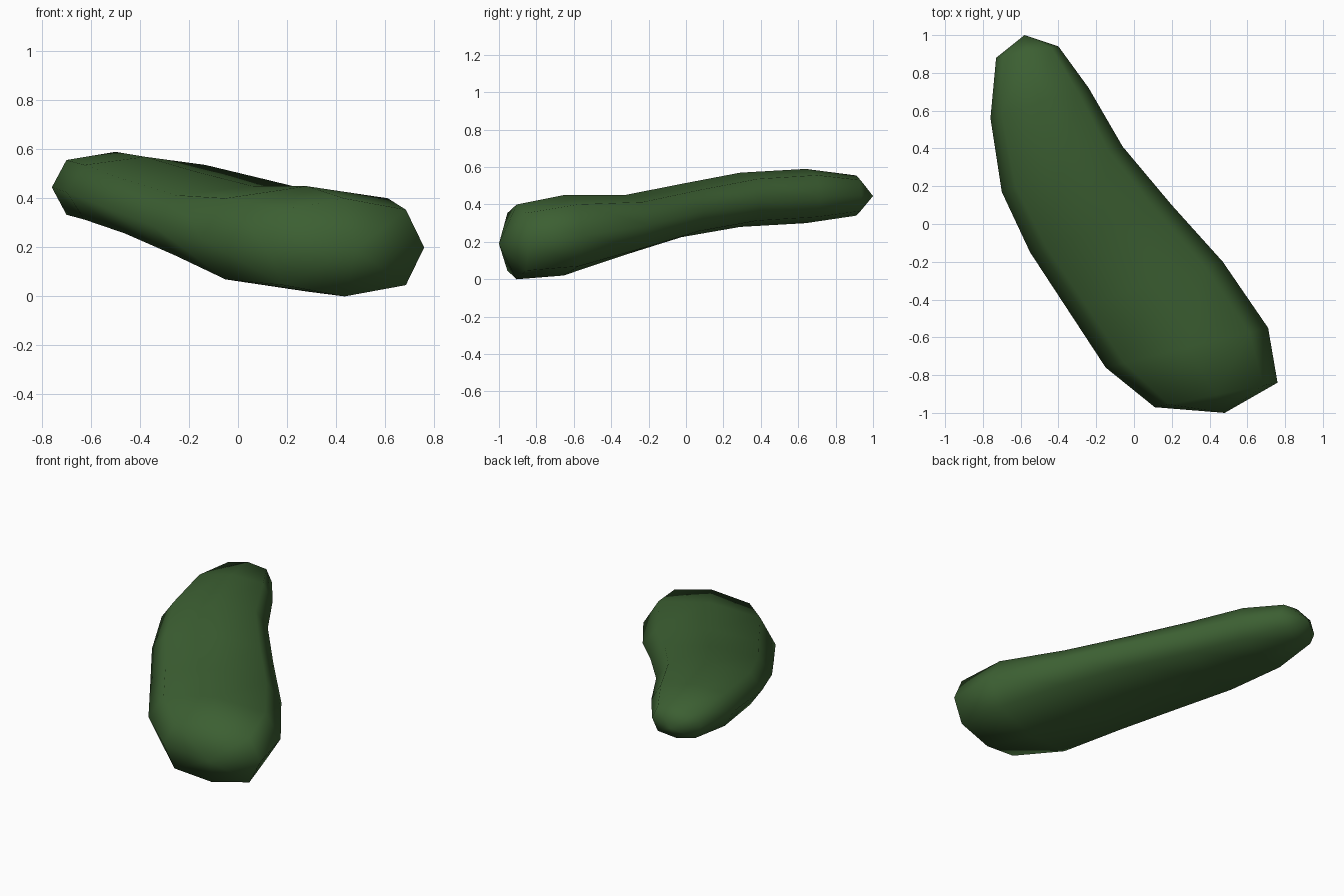
import bpy
import bmesh
import math
from mathutils import Vector

if "Cube" in bpy.data.objects:
    bpy.data.objects.remove(bpy.data.objects["Cube"], do_unlink=True)

SIDES = 8
CORNER = 0.77  # how far the diagonal points reach; rounder is 0.71

# Cross-sections from the thin end: left edge xy, right edge xy, bottom z, top z
SECTIONS = [
    ((-0.73, 0.88), (-0.40, 0.94), 0.34, 0.555),
    ((-0.76, 0.56), (-0.24, 0.72), 0.30, 0.59),
    ((-0.70, 0.17), (-0.06, 0.41), 0.28, 0.57),
    ((-0.55, -0.15), (0.20, 0.10), 0.225, 0.51),
    ((-0.35, -0.455), (0.47, -0.20), 0.13, 0.45),
    ((-0.15, -0.76), (0.71, -0.55), 0.02, 0.45),
    ((0.11, -0.97), (0.76, -0.84), 0.0, 0.40),
]
THIN_TIP = (-0.58, 1.0, 0.445)
THICK_TIP = (0.48, -1.0, 0.19)

# Dark green skin
skin = bpy.data.materials.new("dark_green_skin")
skin.use_nodes = True
green = (0.045, 0.115, 0.032, 1.0)
skin.diffuse_color = green
shader = skin.node_tree.nodes["Principled BSDF"]
shader.inputs["Base Color"].default_value = green
shader.inputs["Roughness"].default_value = 0.8


def unit_ring():
    """Slightly squared octagon as (across, up) pairs."""
    ring = []
    for i in range(SIDES):
        a = i * math.tau / SIDES
        scale = CORNER / math.cos(math.pi / 4) if i % 2 else 1.0
        ring.append((math.cos(a) * scale, math.sin(a) * scale))
    return ring


# Bent, tapering vegetable body lofted through the cross-sections
bm = bmesh.new()
rings = []
for left, right, low, high in SECTIONS:
    l, r = Vector((*left, 0)), Vector((*right, 0))
    centre = (l + r) / 2 + Vector((0, 0, (low + high) / 2))
    across, up = (r - l) / 2, Vector((0, 0, (high - low) / 2))
    rings.append([bm.verts.new(centre + across * u + up * v)
                  for u, v in unit_ring()])

for a, b in zip(rings, rings[1:]):
    for i in range(SIDES):
        j = (i + 1) % SIDES
        bm.faces.new((a[i], a[j], b[j], b[i]))

# Pointed end caps
for ring, tip in ((rings[0], THIN_TIP), (rings[-1], THICK_TIP)):
    point = bm.verts.new(tip)
    for i in range(SIDES):
        bm.faces.new((ring[i], ring[(i + 1) % SIDES], point))

bmesh.ops.recalc_face_normals(bm, faces=bm.faces[:])
for face in bm.faces:
    face.smooth = True

mesh = bpy.data.meshes.new("vegetable_body")
bm.to_mesh(mesh)
bm.free()
mesh.materials.append(skin)
body = bpy.data.objects.new("vegetable_body", mesh)
bpy.context.scene.collection.objects.link(body)
